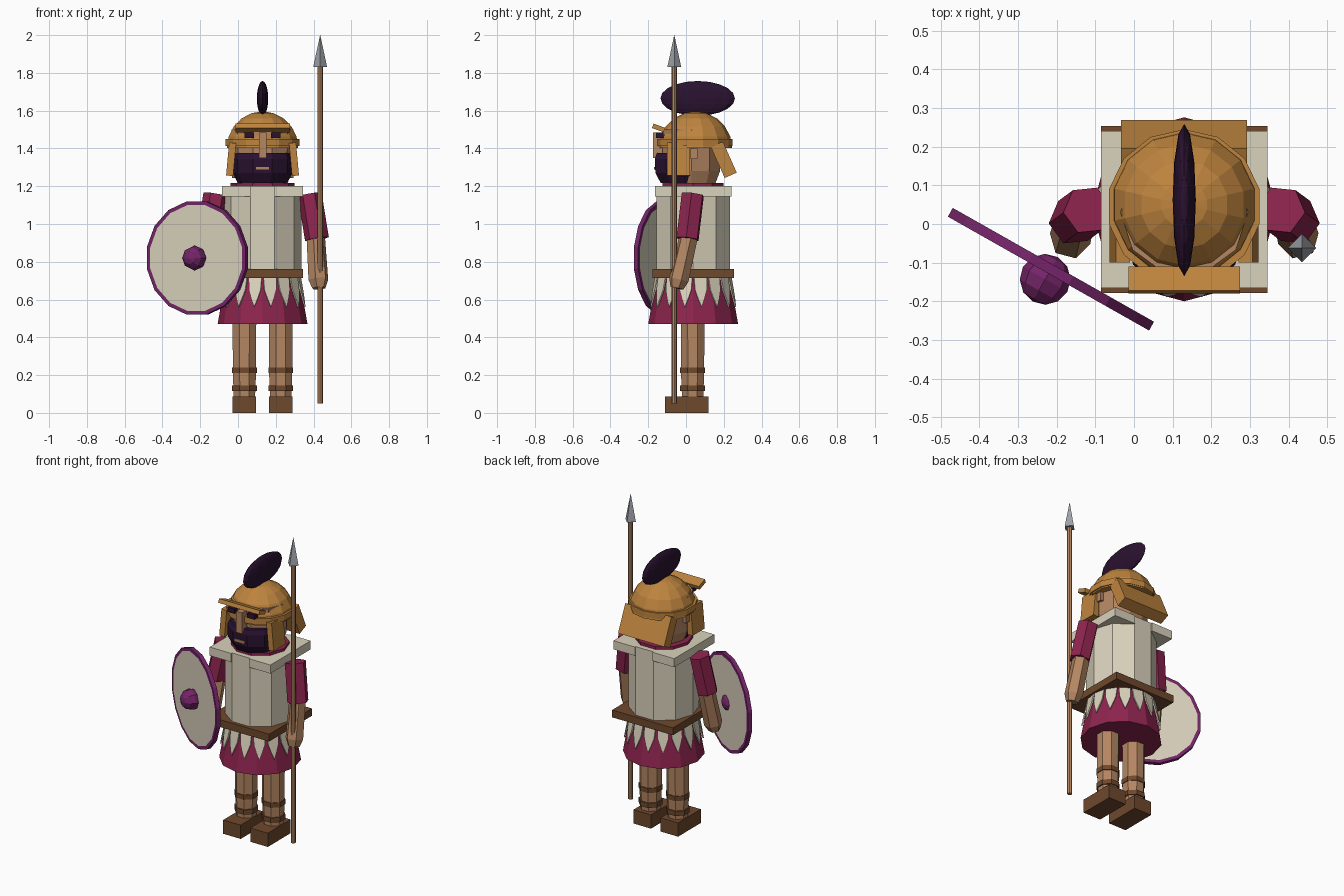
import bpy, bmesh, math
from mathutils import Vector, Matrix

if "Cube" in bpy.data.objects:
    bpy.data.objects.remove(bpy.data.objects["Cube"])

CX, CY = 0.13, 0.038          # body axis


def colour(name, *rgb):
    m = bpy.data.materials.new(name)
    m.diffuse_color = [((c / 255 + 0.055) / 1.055) ** 2.4 for c in rgb] + [1]
    m.use_nodes = True
    m.node_tree.nodes["Principled BSDF"].inputs["Base Color"].default_value = m.diffuse_color
    return m


BRONZE = colour("bronze", 190, 132, 62)
RED = colour("burgundy cloth", 142, 36, 78)
CREAM = colour("cream linen", 218, 210, 188)
BROWN = colour("brown leather", 110, 72, 44)
SKIN = colour("skin and wood", 180, 134, 98)
PURPLE = colour("purple", 116, 36, 104)
DARK = colour("dark hair", 42, 18, 48)
STEEL = colour("steel", 158, 163, 170)


def make(name, verts, faces, *mats):
    me = bpy.data.meshes.new(name)
    me.from_pydata(verts, [], faces)
    bm = bmesh.new()
    bm.from_mesh(me)
    bmesh.ops.recalc_face_normals(bm, faces=bm.faces)
    bm.to_mesh(me)
    bm.free()
    ob = bpy.data.objects.new(name, me)
    bpy.context.collection.objects.link(ob)
    for m in mats:
        me.materials.append(m)
    return ob


def lathe(name, profile, n, loc, *mats, phase=0.0, sy=1.0):
    """Faceted solid of revolution from (radius, z) points, capped."""
    verts, faces = [], []
    for r, z in profile:
        for i in range(n):
            a = phase + math.tau * i / n
            verts.append((loc[0] + r * math.cos(a), loc[1] + sy * r * math.sin(a), loc[2] + z))
    for k in range(len(profile) - 1):
        for i in range(n):
            j = (i + 1) % n
            faces.append((k * n + i, k * n + j, (k + 1) * n + j, (k + 1) * n + i))
    faces += [tuple(range(n)), tuple(range(len(verts) - n, len(verts)))]
    return make(name, verts, faces, *mats)


def box(name, lo, hi, mat, tilt=None):
    """Box from corner to corner, optionally rotated about its centre."""
    c = (Vector(lo) + Vector(hi)) / 2
    h = (Vector(hi) - Vector(lo)) / 2
    rot = tilt or Matrix.Identity(3)
    verts = [c + rot @ Vector((x * h.x, y * h.y, z * h.z))
             for x in (-1, 1) for y in (-1, 1) for z in (-1, 1)]
    return make(name, verts, [(0, 1, 3, 2), (4, 5, 7, 6), (0, 1, 5, 4),
                              (2, 3, 7, 6), (0, 2, 6, 4), (1, 3, 7, 5)], mat)


def limb(name, a, b, profile, n, mat):
    """Faceted limb along a-b; profile is (radius, fraction of length)."""
    a, b = Vector(a), Vector(b)
    ob = lathe(name, [(r, t * (b - a).length) for r, t in profile], n, (0, 0, 0), mat)
    q = (b - a).to_track_quat('Z', 'Y').to_matrix().to_4x4()
    ob.data.transform(Matrix.Translation(a) @ q)
    return ob


def ball(name, loc, size, u, v, mat):
    bm = bmesh.new()
    bmesh.ops.create_uvsphere(bm, u_segments=u, v_segments=v, radius=1)
    ob = make(name, [], [], mat)
    bm.transform(Matrix.Translation(loc) @ Matrix.Diagonal((*size, 1)))
    bm.to_mesh(ob.data)
    bm.free()
    return ob


# Torso, collar, belt
lathe("torso", [(0.205, 0.72), (0.205, 1.2)], 10, (CX, CY, 0), CREAM)
lathe("collar", [(0.17, 1.19), (0.17, 1.217)], 10, (CX, CY, 0), RED)
box("belt", (CX - 0.215, -0.178, 0.715), (CX + 0.215, 0.254, 0.762), BROWN)

# Tunic skirt and hanging pointed strips
lathe("skirt", [(0.238, 0.47), (0.19, 0.74)], 12, (CX, CY, 0), RED)
verts, faces = [], []
N = 16
for i in range(N):
    k = len(verts)
    for t, z in ((-0.46, 0.73), (0.46, 0.73), (0.38, 0.65), (0.2, 0.605),
                 (0, 0.56), (-0.2, 0.605), (-0.38, 0.65)):
        a = math.tau * (i + 0.5 + t) / N
        r = 0.238 - (z - 0.47) * 0.178 + 0.006
        verts.append((CX + r * math.cos(a), CY + r * math.sin(a), z))
    faces.append(tuple(range(k, k + 7)))
strips = make("skirt_strips", verts, faces, CREAM)
mod = strips.modifiers.new("thickness", 'SOLIDIFY')
mod.thickness = 0.008
mod.offset = 0

# Paired parts: legs, feet, bands, arms, shoulder plates, cheek guards
for side, s in (("left", -1), ("right", 1)):
    def px(d):
        return CX + s * d

    def pbox(name, x0, x1, y0, y1, z0, z1, mat, tilt=None):
        a, b = sorted((px(x0), px(x1)))
        return box(side + "_" + name, (a, y0, z0), (b, y1, z1), mat, tilt)

    lx = px(0.096)
    lathe(side + "_leg", [(0.06, 0.06), (0.066, 0.2), (0.068, 0.5)], 8, (lx, 0.035, 0),
          SKIN, phase=math.pi / 8)
    for z in (0.115, 0.21):
        lathe(side + "_leg_band", [(0.071, z), (0.071, z + 0.03)], 8, (lx, 0.035, 0),
              BROWN, phase=math.pi / 8)
    pbox("foot", 0.034, 0.158, -0.11, 0.12, 0, 0.088, BROWN)
    pbox("shoulder_plate", 0.063, 0.215, -0.165, 0.241, 1.145, 1.2, CREAM)
    limb(side + "_sleeve", (px(0.25), 0.036, 1.155), (px(0.288), 0.008, 0.92),
         [(0.064, 0), (0.064, 1)], 6, RED)
    limb(side + "_forearm", (px(0.28), 0.02, 0.96), (px(0.298), -0.048, 0.66),
         [(0.05, 0), (0.054, 0.85), (0.036, 1)], 6, SKIN)
    # cheek guard flares outward at the bottom
    pbox("cheek_guard", 0.148, 0.185, -0.10, 0.02, 1.255, 1.43, BRONZE,
         Matrix.Rotation(-s * 0.09, 3, 'Y'))
    pbox("ear", 0.14, 0.172, 0.025, 0.06, 1.345, 1.4, SKIN)
    pbox("eye", 0.045, 0.095, -0.158, -0.12, 1.455, 1.485, DARK)

# Head and beard
lathe("head", [(0.13, 1.21), (0.158, 1.28), (0.165, 1.5)], 10, (CX, 0.03, 0), SKIN)
beard = lathe("beard", [(0.13, 1.217), (0.16, 1.27), (0.163, 1.345), (0.15, 1.375)], 10,
              (CX, -0.01, 0), DARK, SKIN)
for p in beard.data.polygons:      # bare skin behind the jaw
    if p.center.z > 1.28 and p.center.y > 0.02:
        p.material_index = 1
box("mouth", (CX - 0.035, -0.169, 1.288), (CX + 0.035, -0.15, 1.303), SKIN)
box("nose", (CX - 0.02, -0.175, 1.35), (CX + 0.02, -0.12, 1.485), SKIN)

# Helmet: dome, rim, raised visor, neck guard, crest
dome = [(0.194 * math.cos(a), 0.194 * math.sin(a))
        for a in (math.radians(d) for d in (0, 18, 36, 54, 72, 88))]
lathe("helmet_dome", dome, 14, (CX, 0.05, 1.402), BRONZE, phase=math.pi / 14)
lathe("helmet_rim", [(0.2, 1.412), (0.2, 1.45)], 14, (CX, 0.045, 0), BRONZE,
      phase=math.pi / 14)
box("visor", (CX - 0.144, -0.178, 1.496), (CX + 0.144, -0.112, 1.521), BRONZE,
    Matrix.Rotation(-0.35, 3, 'X'))
box("neck_guard", (CX - 0.163, 0.165, 1.25), (CX + 0.163, 0.235, 1.43), BRONZE,
    Matrix.Rotation(0.42, 3, 'X'))
box("crest_holder", (CX - 0.012, 0.02, 1.57), (CX + 0.012, 0.08, 1.615), BRONZE)
ball("crest", (CX, 0.062, 1.665), (0.03, 0.197, 0.092), 12, 10, DARK)

# Spear
lathe("spear_shaft", [(0.0145, 0.05), (0.0145, 1.84)], 8, (0.435, -0.062, 0), SKIN)
lathe("spear_head", [(0.037, 1.83), (0.0005, 2.0)], 4, (0.435, -0.062, 0), STEEL)

# Round shield with rim and boss, turned toward the front left
turn = Matrix.Translation((-0.215, -0.117, 0.82)) @ Matrix.Rotation(math.radians(-29.5), 4, 'Z') \
    @ Matrix.Rotation(math.pi / 2, 4, 'X')
shield = lathe("shield", [(0.285, -0.013), (0.305, -0.013), (0.305, 0.013), (0.285, 0.013)], 16,
               (0, 0, 0), PURPLE, CREAM, phase=math.pi / 16)
for p in shield.data.polygons:
    if len(p.vertices) > 4:
        p.material_index = 1
shield.data.transform(turn)
boss = ball("shield_boss", (0, 0, 0.03), (0.066, 0.066, 0.066), 8, 6, PURPLE)
boss.data.transform(turn)
